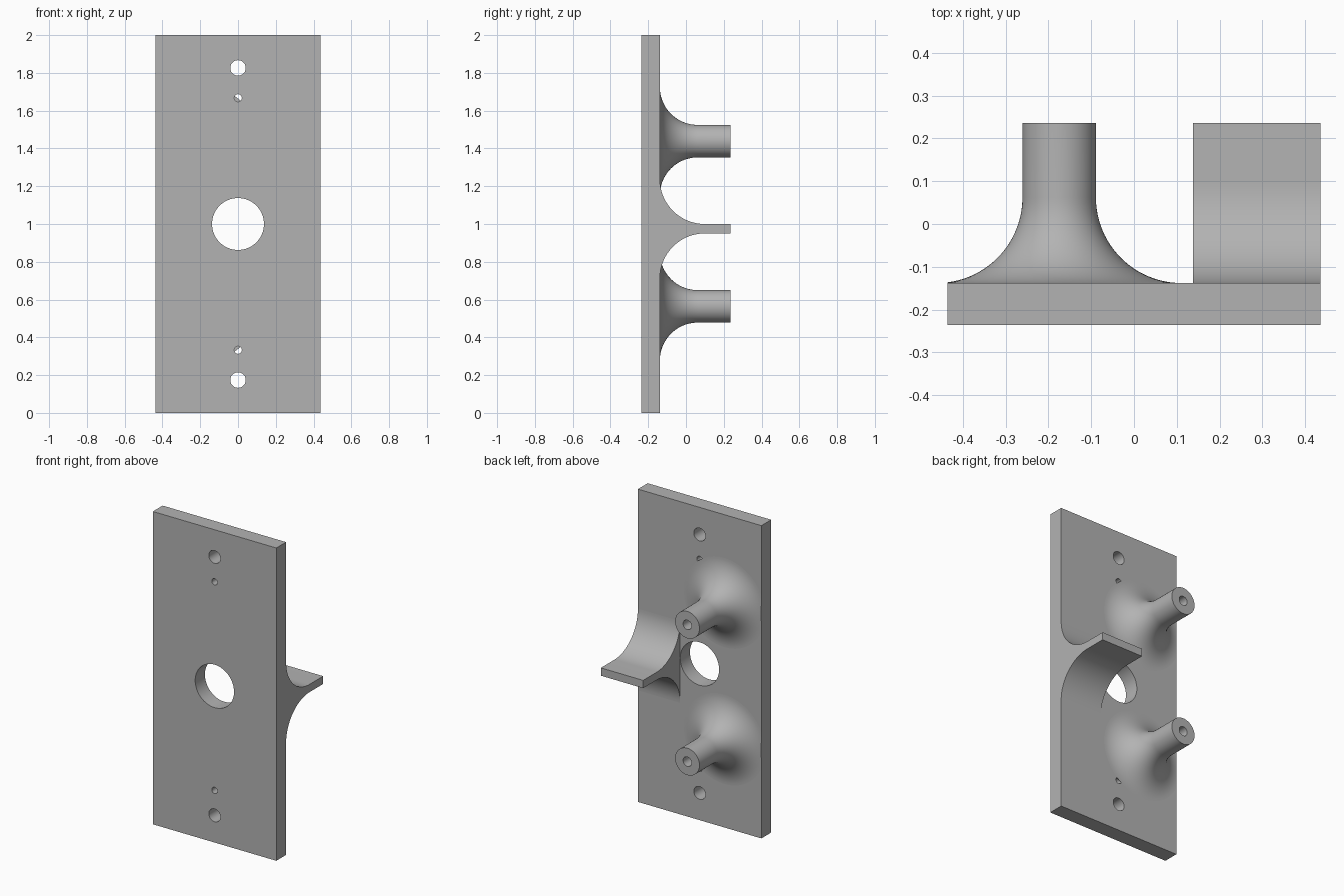
import bpy, bmesh
from math import sin, cos, pi
from mathutils import Vector, Matrix

cube = bpy.data.objects.get("Cube")
if cube:
    bpy.data.objects.remove(cube, do_unlink=True)

HALF_W, HEIGHT = 0.4365, 2.0
FRONT, FACE, TIP = -0.2365, -0.138, 0.2365   # plate front, plate back, end of posts and shelf

grey = bpy.data.materials.new("plain grey")
grey.use_nodes = True
grey.diffuse_color = (0.45, 0.45, 0.45, 1)
grey.node_tree.nodes["Principled BSDF"].inputs["Base Color"].default_value = grey.diffuse_color


def make_object(name, bm):
    bmesh.ops.recalc_face_normals(bm, faces=bm.faces)
    mesh = bpy.data.meshes.new(name)
    bm.to_mesh(mesh)
    bm.free()
    mesh.materials.append(grey)
    obj = bpy.data.objects.new(name, mesh)
    bpy.context.collection.objects.link(obj)
    return obj


def smooth(obj):
    bpy.ops.object.select_all(action='DESELECT')
    obj.select_set(True)
    bpy.context.view_layer.objects.active = obj
    bpy.ops.object.shade_smooth_by_angle(angle=pi / 6)


def arc(cx, cz, r, start, end, steps=24):
    angles = [start + (end - start) * i / steps for i in range(steps + 1)]
    return [(cx + r * cos(a), cz + r * sin(a)) for a in angles]


# Back plate with its drilled holes
bm = bmesh.new()
bmesh.ops.create_cube(bm, size=1)
bmesh.ops.scale(bm, vec=(2 * HALF_W, FACE - FRONT, HEIGHT), verts=bm.verts)
bmesh.ops.translate(bm, vec=(0, (FACE + FRONT) / 2, HEIGHT / 2), verts=bm.verts)
plate = make_object("back_plate", bm)

bm = bmesh.new()
holes = [(1.0, 0.1375)]
for z, r in ((0.826, 0.041), (0.667, 0.02)):
    holes += [(1 + z, r), (1 - z, r)]
for z, r in holes:
    place = Matrix.Translation((0, FRONT, z)) @ Matrix.Rotation(pi / 2, 4, 'X')
    bmesh.ops.create_cone(bm, cap_ends=True, segments=64, radius1=r, radius2=r,
                          depth=0.4, matrix=place)
cutter = make_object("hole_cutter", bm)
cutter.hide_render = True
cut = plate.modifiers.new("holes", 'BOOLEAN')
cut.object, cut.operation, cut.solver = cutter, 'DIFFERENCE', 'EXACT'
bpy.context.view_layer.objects.active = plate
bpy.ops.object.modifier_apply(modifier=cut.name)
bpy.data.objects.remove(cutter, do_unlink=True)
smooth(plate)


# Flared posts with a blind bore, trimmed flush with the plate edge
def make_post(name, z):
    r, bore, flare, x = 0.086, 0.03, 0.2, -0.175
    profile = [(0, 0), (bore, 0), (bore, TIP), (r, TIP)]
    profile += arc(r + flare, FACE + flare, flare, pi, 1.5 * pi)
    profile += [(0, FACE)]
    bm = bmesh.new()
    verts = [bm.verts.new((x + px, py, z)) for px, py in profile]
    edges = [bm.edges.new(pair) for pair in zip(verts, verts[1:])]
    bmesh.ops.spin(bm, geom=verts + edges, cent=(x, 0, z), axis=(0, 1, 0),
                   angle=2 * pi, steps=72)
    bmesh.ops.remove_doubles(bm, verts=bm.verts, dist=1e-5)
    trim = bmesh.ops.bisect_plane(bm, geom=bm.verts[:] + bm.edges[:] + bm.faces[:],
                                  plane_co=(-HALF_W, 0, 0), plane_no=(-1, 0, 0),
                                  clear_outer=True)
    rim = [e for e in trim["geom_cut"] if isinstance(e, bmesh.types.BMEdge)]
    bmesh.ops.holes_fill(bm, edges=rim, sides=0)
    smooth(make_object(name, bm))


make_post("upper_post", 1.4385)
make_post("lower_post", 0.564)

# Shelf with curved fillets above and below
r, top, bottom = 0.237, 1.0, 0.95
profile = arc(FACE + r, top + r, r, pi, 1.5 * pi)
profile += [(TIP, top), (TIP, bottom)]
profile += arc(FACE + r, bottom - r, r, pi / 2, pi)
bm = bmesh.new()
side = bm.faces.new([bm.verts.new((0.1375, y, z)) for y, z in profile])
ext = bmesh.ops.extrude_face_region(bm, geom=[side], use_keep_orig=True)
moved = [v for v in ext["geom"] if isinstance(v, bmesh.types.BMVert)]
bmesh.ops.translate(bm, vec=Vector((HALF_W - 0.1375, 0, 0)), verts=moved)
smooth(make_object("shelf", bm))
